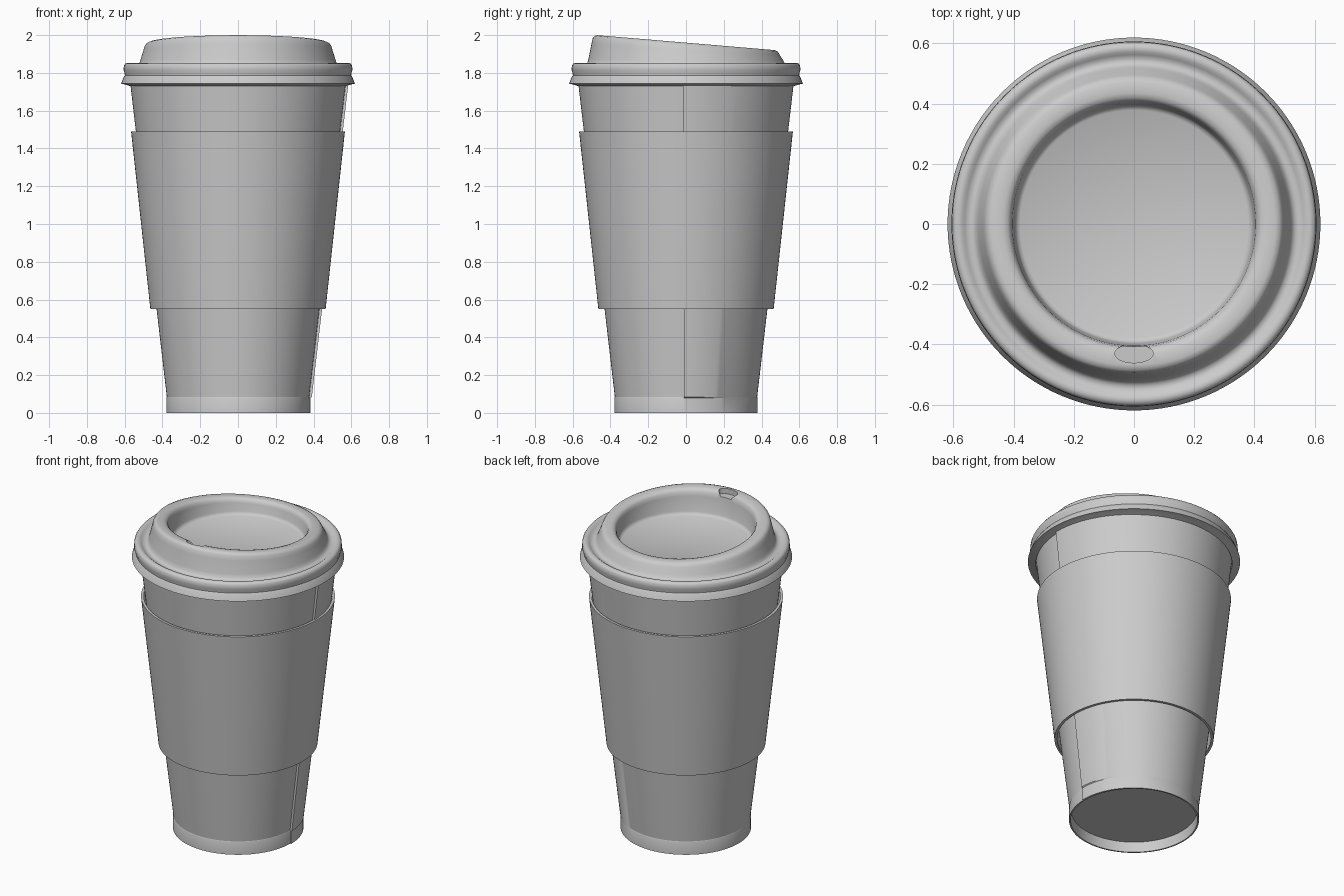
import bpy, bmesh, math

if "Cube" in bpy.data.objects:
    bpy.data.objects.remove(bpy.data.objects["Cube"])

SEGS = 128


def lathe(name, profile, deform=None, closed=False, start=0.0):
    """Revolve (r, z, k) points; deform(r, z, k, angle) may change r and z."""
    bm = bmesh.new()
    cols = []
    for i in range(SEGS + 1):
        a = 2 * math.pi * i / SEGS
        col = []
        for p in profile:
            r, z = p[0], p[1]
            k = p[2] if len(p) > 2 else 0
            if deform:
                r, z = deform(r, z, k, a)
            col.append(bm.verts.new((r * math.cos(a + start), r * math.sin(a + start), z)))
        cols.append(col)
    n = len(profile)
    for i in range(SEGS + 1):
        c, d = cols[i], cols[(i + 1) % (SEGS + 1)]
        for j in range(n if closed else n - 1):
            m = (j + 1) % n
            bm.faces.new((c[j], d[j], d[m], c[m]))
    bmesh.ops.remove_doubles(bm, verts=bm.verts, dist=1e-5)
    bmesh.ops.recalc_face_normals(bm, faces=bm.faces)
    mesh = bpy.data.meshes.new(name)
    bm.to_mesh(mesh)
    bm.free()
    obj = bpy.data.objects.new(name, mesh)
    bpy.context.collection.objects.link(obj)
    return obj


def smooth(obj, angle=32):
    bpy.ops.object.select_all(action='DESELECT')
    obj.select_set(True)
    bpy.context.view_layer.objects.active = obj
    bpy.ops.object.shade_smooth_by_angle(angle=math.radians(angle))


# Paper cup with recessed floor; its wall overlaps itself at a seam on +x
def wrap(r, z, k, a):
    return r + 0.014 * k * max(0.0, 1 - a / 1.2), z


cup = lathe("paper_cup", [
    (0, 0.065), (0.366, 0.065), (0.37, 0), (0.379, 0, 0.4), (0.379, 0.08, 0.4),
    (0.377, 0.085, 1), (0.573, 1.765, 1), (0.56, 1.765), (0.362, 0.08), (0, 0.08)],
    wrap, start=-0.025)
smooth(cup, 25)

# Cardboard sleeve
sleeve = lathe("sleeve", [(0.464, 0.55), (0.566, 1.49), (0.55, 1.49), (0.448, 0.55)],
               closed=True)
smooth(sleeve)


# Lid: rolled skirt, groove, tilted drinking rim and sunken centre
def tilt(r, z, k, a):
    return r, z - 0.084 * k * r * math.sin(a)


lid = lathe("lid", [
    (0, 1.76), (0.57, 1.76), (0.572, 1.73), (0.6, 1.739), (0.619, 1.743),
    (0.606, 1.777), (0.599, 1.787), (0.6, 1.797), (0.606, 1.815), (0.604, 1.838),
    (0.597, 1.849), (0.585, 1.853), (0.572, 1.851), (0.562, 1.843), (0.55, 1.837),
    (0.535, 1.838), (0.524, 1.848), (0.517, 1.867, 0.1), (0.5, 1.922, 0.8),
    (0.494, 1.942, 1), (0.485, 1.954, 1), (0.47, 1.96, 1), (0.435, 1.959, 1),
    (0.419, 1.954, 1), (0.409, 1.942, 1), (0.404, 1.922, 0.8), (0.396, 1.85),
    (0.39, 1.837), (0.378, 1.83), (0, 1.83)], tilt)

# Oval sipping pocket cut into the front of the rim
bpy.ops.mesh.primitive_cylinder_add(vertices=48, radius=1, depth=0.2,
                                    location=(0, -0.43, 2.065))
cutter = bpy.context.object
cutter.name = "sip_hole_cutter"
cutter.scale = (0.064, 0.031, 1)
cutter.hide_render = True
cutter.hide_viewport = False
cutter.display_type = 'WIRE'
mod = lid.modifiers.new("sip_hole", 'BOOLEAN')
mod.operation = 'DIFFERENCE'
mod.solver = 'EXACT'
mod.object = cutter
bpy.context.view_layer.objects.active = lid
bpy.ops.object.modifier_apply(modifier=mod.name)
bpy.data.objects.remove(cutter, do_unlink=True)
smooth(lid, 40)
